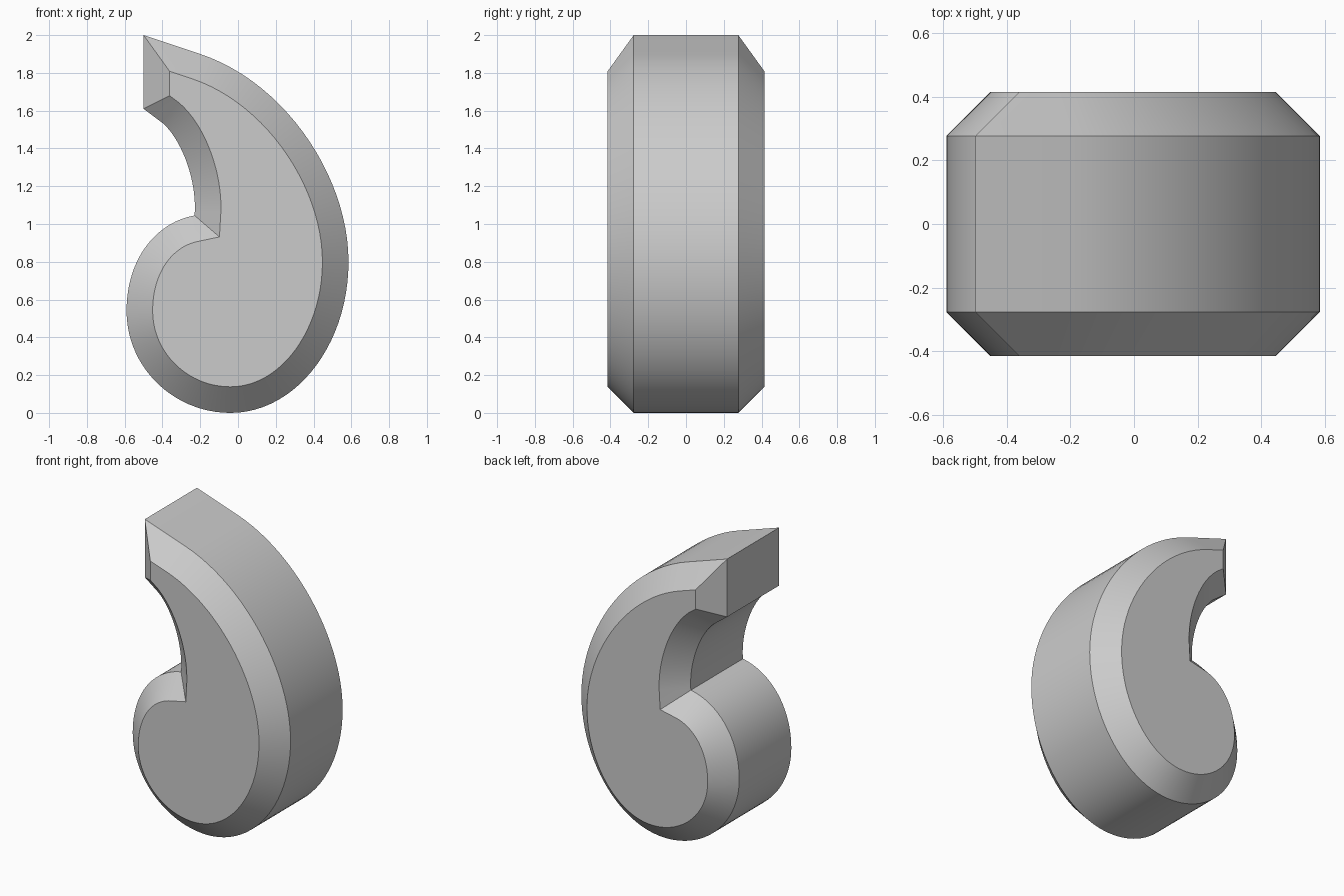
import bpy
import bmesh
from mathutils import Vector
from mathutils.geometry import interpolate_bezier

cube = bpy.data.objects.get("Cube")
if cube:
    bpy.data.objects.remove(cube, do_unlink=True)

HALF_RIM, HALF_DEPTH = 0.277, 0.415
BEVEL = HALF_DEPTH - HALF_RIM
STEPS = 24

# Comma outline in x, z: each row is start, handle, handle, end
CURVES = [
    [(-0.20, 1.90), (0.25, 1.75), (0.585, 1.25), (0.585, 0.80)],
    [(0.585, 0.80), (0.585, 0.36), (0.305, 0.0), (-0.04, 0.0)],
    [(-0.04, 0.0), (-0.34, 0.0), (-0.59, 0.24), (-0.59, 0.54)],
    [(-0.59, 0.54), (-0.59, 0.82), (-0.43, 1.01), (-0.23, 1.045)],
    [(-0.23, 1.045), (-0.215, 1.23), (-0.30, 1.45), (-0.40, 1.535)],
]
outline = [Vector((-0.5, 2.0))]
for i, (a, h1, h2, b) in enumerate(CURVES):
    points = interpolate_bezier(Vector(a), Vector(h1), Vector(h2), Vector(b), STEPS)
    outline += [p.to_2d() for p in points[min(i, 1):]]
outline.append(Vector((-0.5, 1.61)))


def inset(points, distance):
    """Offset a clockwise outline inward with mitred corners."""
    result = []
    for i, p in enumerate(points):
        d1 = (p - points[i - 1]).normalized()
        d2 = (points[(i + 1) % len(points)] - p).normalized()
        n1, n2 = Vector((d1.y, -d1.x)), Vector((d2.y, -d2.x))
        result.append(p + (n1 + n2) * distance / (1 + n1.dot(n2)))
    return result


# Chamfered solid lofted from four outline rings, front to back
inner = inset(outline, BEVEL)
sections = [(inner, -HALF_DEPTH), (outline, -HALF_RIM),
            (outline, HALF_RIM), (inner, HALF_DEPTH)]
bm = bmesh.new()
rings = [[bm.verts.new((p.x, y, p.y)) for p in ring] for ring, y in sections]
count = len(outline)
for r1, r2 in zip(rings, rings[1:]):
    for i in range(count):
        j = (i + 1) % count
        bm.faces.new((r1[i], r1[j], r2[j], r2[i]))
bm.faces.new(rings[0])
bm.faces.new(rings[-1][::-1])
bmesh.ops.recalc_face_normals(bm, faces=bm.faces)

mesh = bpy.data.meshes.new("comma_body")
bm.to_mesh(mesh)
bm.free()
body = bpy.data.objects.new("comma_body", mesh)
bpy.context.collection.objects.link(body)

# Plain grey
grey = bpy.data.materials.new("plain_grey")
grey.use_nodes = True
colour = (0.6, 0.6, 0.6, 1.0)
grey.diffuse_color = colour
grey.node_tree.nodes["Principled BSDF"].inputs["Base Color"].default_value = colour
mesh.materials.append(grey)

# Smooth sides with crisp chamfer edges
bpy.ops.object.select_all(action="DESELECT")
body.select_set(True)
bpy.context.view_layer.objects.active = body
bpy.ops.object.shade_smooth_by_angle(angle=0.55)
